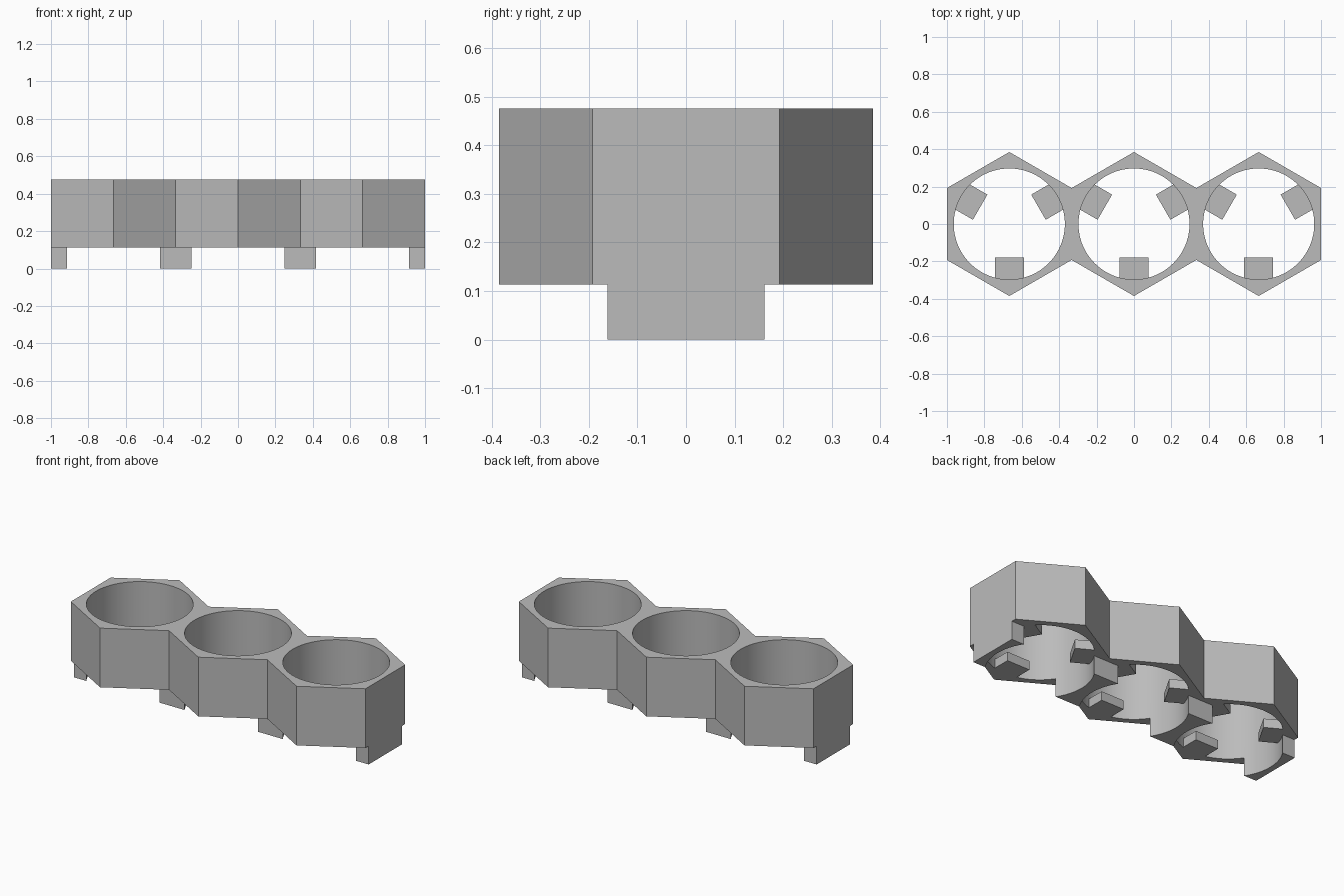
import bpy, bmesh, math
from mathutils import Matrix

if "Cube" in bpy.data.objects:
    bpy.data.objects.remove(bpy.data.objects["Cube"])

APOTHEM = 1 / 3
CORNER = APOTHEM / math.cos(math.pi / 6)
HOLE = 0.297
BASE, TOP = 0.113, 0.476
CELLS = [-2 * APOTHEM, 0, 2 * APOTHEM]

grey = bpy.data.materials.new("grey plastic")
grey.use_nodes = True
colour = (0.5, 0.5, 0.5, 1)
grey.diffuse_color = colour
grey.node_tree.nodes["Principled BSDF"].inputs["Base Color"].default_value = colour


def make_object(name, bm):
    bmesh.ops.recalc_face_normals(bm, faces=bm.faces)
    mesh = bpy.data.meshes.new(name)
    bm.to_mesh(mesh)
    bm.free()
    mesh.materials.append(grey)
    obj = bpy.data.objects.new(name, mesh)
    bpy.context.collection.objects.link(obj)
    return obj


def add_box(bm, low, high, matrix=Matrix()):
    size = [b - a for a, b in zip(low, high)]
    middle = [(a + b) / 2 for a, b in zip(low, high)]
    bmesh.ops.create_cube(bm, size=1, matrix=matrix @ Matrix.Translation(middle)
                          @ Matrix.Diagonal((*size, 1)))


def combine(target, helper, operation):
    bpy.ops.object.select_all(action='DESELECT')
    bpy.context.view_layer.objects.active = target
    target.select_set(True)
    mod = target.modifiers.new(operation, 'BOOLEAN')
    mod.operation, mod.solver, mod.object = operation, 'EXACT', helper
    bpy.ops.object.modifier_apply(modifier=mod.name)
    bpy.data.objects.remove(helper)


# Body: three hexagons in a row as one outline
back = [(-1, CORNER / 2)]
for x in CELLS:
    back += [(x, CORNER), (x + APOTHEM, CORNER / 2)]
outline = back + [(x, -y) for x, y in reversed(back)]
bm = bmesh.new()
face = bm.faces.new([bm.verts.new((x, y, BASE)) for x, y in outline])
raised = bmesh.ops.extrude_face_region(bm, geom=[face])
bmesh.ops.translate(bm, vec=(0, 0, TOP - BASE),
                    verts=[g for g in raised["geom"] if isinstance(g, bmesh.types.BMVert)])
holder = make_object("cup_holder", bm)

# Feet under the joints and the ends, overlapping up into the body
bm = bmesh.new()
for x in (-1, -APOTHEM, APOTHEM, 1):
    add_box(bm, (max(x - 0.12, -1), -0.162, 0), (min(x + 0.12, 1), 0.162, 0.25))
combine(holder, make_object("feet", bm), 'UNION')

# Round holes through the body and feet
bm = bmesh.new()
for x in CELLS:
    bmesh.ops.create_cone(bm, cap_ends=True, segments=96, radius1=HOLE, radius2=HOLE,
                          depth=2, matrix=Matrix.Translation((x, 0, 0)))
combine(holder, make_object("holes", bm), 'DIFFERENCE')

# Three support tabs at the bottom of each hole
bm = bmesh.new()
for x in CELLS:
    for angle in (30, 150, 270):
        turn = Matrix.Translation((x, 0, 0)) @ Matrix.Rotation(math.radians(angle), 4, 'Z')
        add_box(bm, (0.18, -0.0775, BASE), (0.31, 0.0775, BASE + 0.055), turn)
combine(holder, make_object("support_tabs", bm), 'UNION')

bpy.ops.object.shade_smooth_by_angle(angle=math.radians(30))
